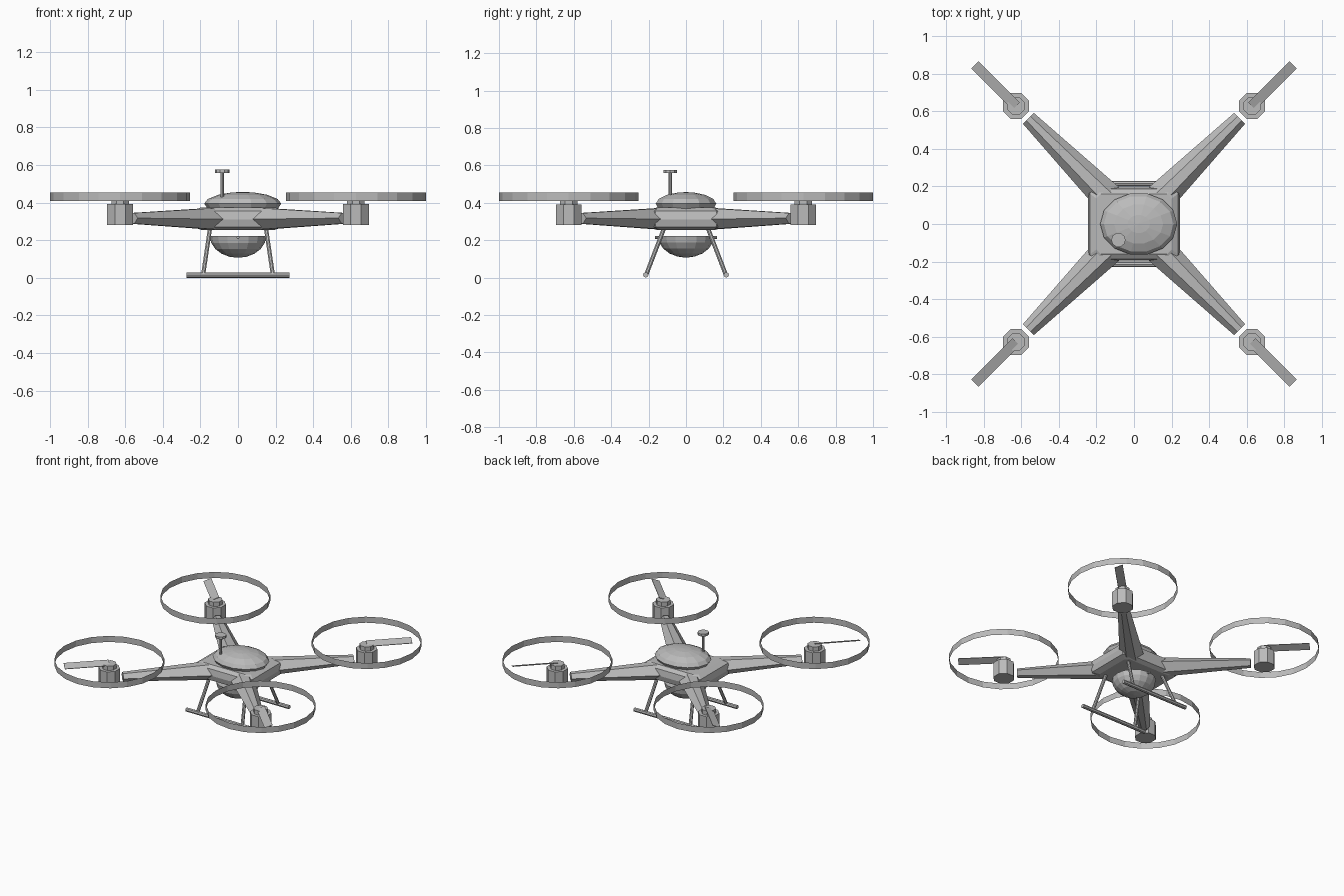
import bpy, bmesh, math
from mathutils import Vector, Matrix

if "Cube" in bpy.data.objects:
    bpy.data.objects.remove(bpy.data.objects["Cube"])

grey = bpy.data.materials.new("light_grey")
grey.diffuse_color = (0.5, 0.5, 0.5, 1)
grey.use_nodes = True
grey.node_tree.nodes["Principled BSDF"].inputs["Base Color"].default_value = grey.diffuse_color


def finish(name, bm, normals=True):
    if normals:
        bmesh.ops.recalc_face_normals(bm, faces=bm.faces)
    me = bpy.data.meshes.new(name)
    bm.to_mesh(me)
    bm.free()
    me.materials.append(grey)
    ob = bpy.data.objects.new(name, me)
    bpy.context.collection.objects.link(ob)
    return ob


def loft(name, loops, caps=True):
    """Skin a list of equal-length point loops."""
    bm = bmesh.new()
    rings = [[bm.verts.new(p) for p in loop] for loop in loops]
    n = len(rings[0])
    for a, b in zip(rings, rings[1:]):
        for i in range(n):
            j = (i + 1) % n
            bm.faces.new((a[i], a[j], b[j], b[i]))
    if caps:
        bm.faces.new(rings[0][::-1])
        bm.faces.new(rings[-1])
    return finish(name, bm, caps)


def lathe(name, centre, profile, n, sx=1, sy=1, caps=True, turn=0.0):
    """Stack rings from (radius, z) pairs around a vertical axis."""
    loops = []
    for r, z in profile:
        angles = [2 * math.pi * (i + turn) / n for i in range(n)]
        loops.append([(centre[0] + r * sx * math.cos(a),
                       centre[1] + r * sy * math.sin(a), z) for a in angles])
    return loft(name, loops, caps)


def rod(name, start, end, r, n=8):
    a, b = Vector(start), Vector(end)
    bm = bmesh.new()
    bmesh.ops.create_cone(bm, cap_ends=True, segments=n, radius1=r, radius2=r, depth=(b - a).length)
    rot = (b - a).to_track_quat('Z', 'Y').to_matrix().to_4x4()
    bmesh.ops.transform(bm, verts=bm.verts, matrix=Matrix.Translation((a + b) / 2) @ rot)
    return finish(name, bm)


def rounded_rect(hx, hy, z, c=0.025):
    return [(hx, -hy + c, z), (hx, hy - c, z), (hx - c, hy, z), (-hx + c, hy, z),
            (-hx, hy - c, z), (-hx, -hy + c, z), (-hx + c, -hy, z), (hx - c, -hy, z)]


# Central hull with sloped upper and lower edges
loft("hull", [rounded_rect(*s) for s in (
    (0.195, 0.155, 0.255), (0.235, 0.185, 0.27), (0.245, 0.195, 0.31),
    (0.235, 0.187, 0.355), (0.20, 0.16, 0.374))])

# Canopy dome on top
lathe("canopy", (0.025, 0), [(0.185, 0.365), (0.205, 0.395), (0.185, 0.42),
                             (0.13, 0.442), (0.06, 0.454), (0.004, 0.457)], 14, 1, 0.81)

# Antenna
lathe("antenna_post", (-0.083, -0.085), [(0.009, 0.42), (0.009, 0.565)], 8)
lathe("antenna_disc", (-0.083, -0.085), [(0.038, 0.558), (0.038, 0.576)], 10)

# Camera bowl under the hull, with side pins
steps = [math.radians(a) for a in (2, 18, 36, 54, 72, 90)]
lathe("camera_bowl", (0, 0), [(0.15 * math.sin(a), 0.222 - 0.115 * math.cos(a)) for a in steps], 16)
for s in (-1, 1):
    rod("camera_pin", (0, s * 0.13, 0.214), (0, s * 0.165, 0.214), 0.008)

# Landing gear
for sy in (-1, 1):
    rod("skid", (-0.275, sy * 0.215, 0.0145), (0.275, sy * 0.215, 0.0145), 0.0145)
    for sx in (-1, 1):
        rod("leg", (sx * 0.185, sy * 0.212, 0.018), (sx * 0.148, sy * 0.115, 0.27), 0.012)

# Arms, motors, propellers and guard rings at the four corners
M = 0.627
for sx in (-1, 1):
    for sy in (-1, 1):
        out = Vector((sx, sy, 0)).normalized()
        side = Vector((-out.y, out.x, 0))
        up = Vector((0, 0, 1))

        def section(d, w, lo, mid, hi):
            pts = ((-w, mid), (-w * 0.38, lo), (w * 0.38, lo), (w, mid), (w * 0.38, hi), (-w * 0.38, hi))
            return [out * d + side * s + up * z for s, z in pts]

        loft("arm", [section(0.18, 0.083, 0.257, 0.312, 0.372),
                     section(0.795, 0.041, 0.288, 0.318, 0.345)])

        c = (sx * M, sy * M)
        lathe("motor", c, [(0.074, 0.28), (0.074, 0.392)], 8, turn=0.5)
        lathe("hub", c, [(0.05, 0.392), (0.05, 0.424)], 8, turn=0.5)

        # Blade pitched about its own length
        lean = Vector((1, -1, 0)) if sx == sy else Vector((-1, -1, 0))
        across = lean.normalized()
        pitch = math.radians(20)
        chord = across * math.cos(pitch) - up * math.sin(pitch)
        normal = across * math.sin(pitch) + up * math.cos(pitch)
        base = Vector((c[0], c[1], 0.427))
        loft("blade", [[base + out * d + chord * u + normal * v
                        for u, v in ((-0.029, -0.002), (0.029, -0.002), (0.029, 0.002), (-0.029, 0.002))]
                       for d in (0.0, 0.31)])

        # Open guard band
        lathe("guard_ring", c, [(0.373, 0.41), (0.373, 0.455)], 20, caps=False)
